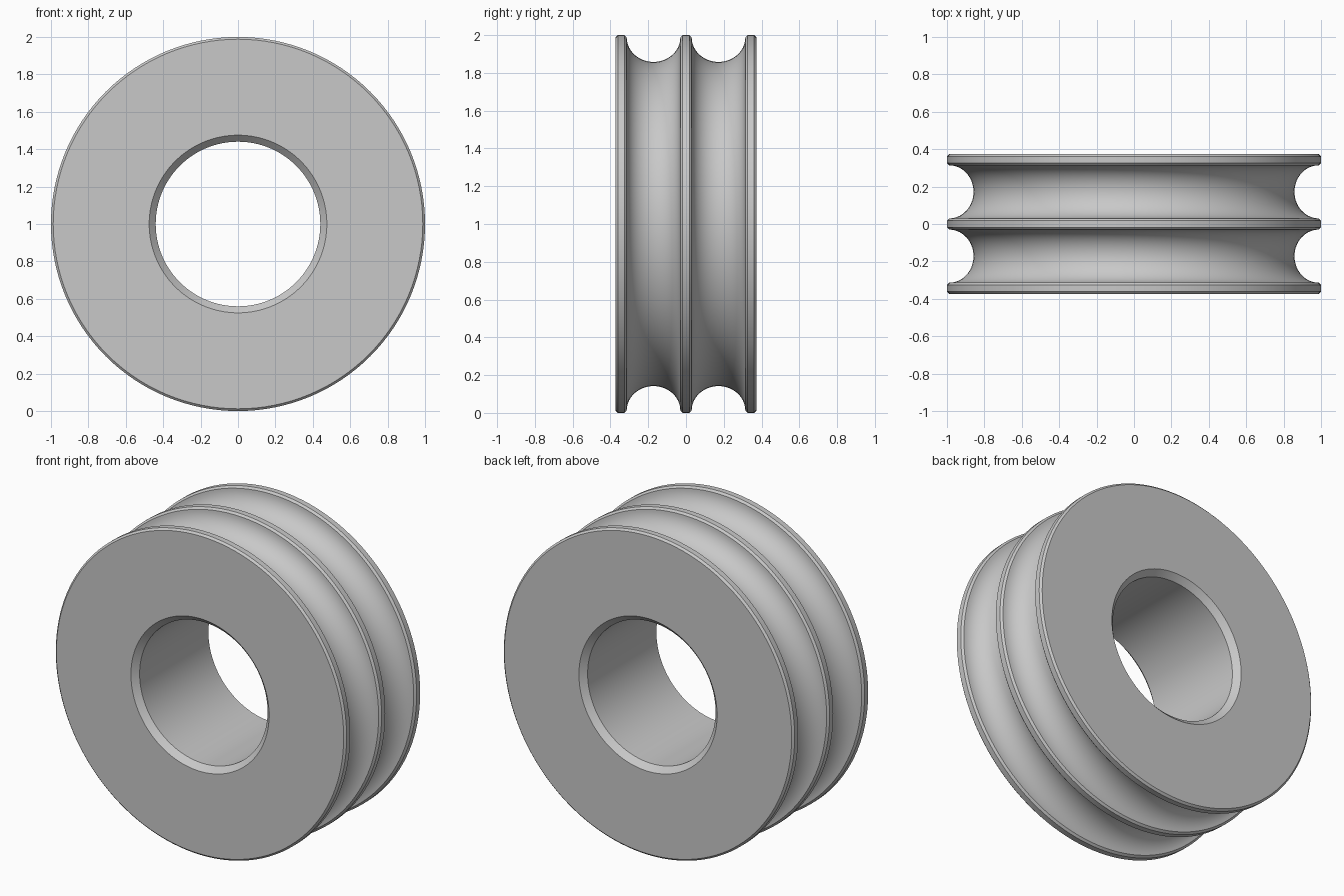
import bpy
import bmesh
from math import sin, cos, pi, radians

cube = bpy.data.objects.get("Cube")
if cube:
    bpy.data.objects.remove(cube, do_unlink=True)

SEGMENTS = 128
HALF_WIDTH = 0.373
RIM, BORE, BORE_CHAMFER = 1.0, 0.44, 0.035
EDGE = 0.012                      # small chamfer on every rim edge
GROOVE_Y, GROOVE_R, ARC_STEPS = 0.172, 0.142, 28

# Plain grey material
grey = bpy.data.materials.new("grey")
grey.use_nodes = True
colour = (0.58, 0.58, 0.58, 1)
grey.diffuse_color = colour
grey.node_tree.nodes["Principled BSDF"].inputs["Base Color"].default_value = colour


def groove(centre):
    """Half-round groove with a chamfered lip on each side, as (y, radius)."""
    points = [(centre - GROOVE_R - EDGE, RIM)]
    for i in range(ARC_STEPS + 1):
        a = pi * i / ARC_STEPS
        points.append((centre - GROOVE_R * cos(a), RIM - EDGE - (GROOVE_R - EDGE) * sin(a)))
    points.append((centre + GROOVE_R + EDGE, RIM))
    return points


# Closed cross-section: front face, rim with two grooves, back face, bore
profile = [(-HALF_WIDTH, BORE + BORE_CHAMFER), (-HALF_WIDTH, RIM - EDGE),
           (-HALF_WIDTH + EDGE, RIM)]
profile += groove(-GROOVE_Y) + groove(GROOVE_Y)
profile += [(HALF_WIDTH - EDGE, RIM), (HALF_WIDTH, RIM - EDGE),
            (HALF_WIDTH, BORE + BORE_CHAMFER),
            (HALF_WIDTH - BORE_CHAMFER, BORE), (-HALF_WIDTH + BORE_CHAMFER, BORE)]

# Sweep the cross-section round the y axis
bm = bmesh.new()
rings = []
for s in range(SEGMENTS):
    t = 2 * pi * s / SEGMENTS
    rings.append([bm.verts.new((r * cos(t), y, 1 + r * sin(t))) for y, r in profile])
for s, ring in enumerate(rings):
    following = rings[(s + 1) % SEGMENTS]
    for i in range(len(profile)):
        j = (i + 1) % len(profile)
        bm.faces.new((ring[i], ring[j], following[j], following[i]))
bmesh.ops.recalc_face_normals(bm, faces=bm.faces)

mesh = bpy.data.meshes.new("double_groove_roller")
bm.to_mesh(mesh)
bm.free()
mesh.materials.append(grey)
roller = bpy.data.objects.new("double_groove_roller", mesh)
bpy.context.collection.objects.link(roller)

# Smooth curves, crisp edges
bpy.ops.object.select_all(action="DESELECT")
roller.select_set(True)
bpy.context.view_layer.objects.active = roller
bpy.ops.object.shade_smooth_by_angle(angle=radians(25))
